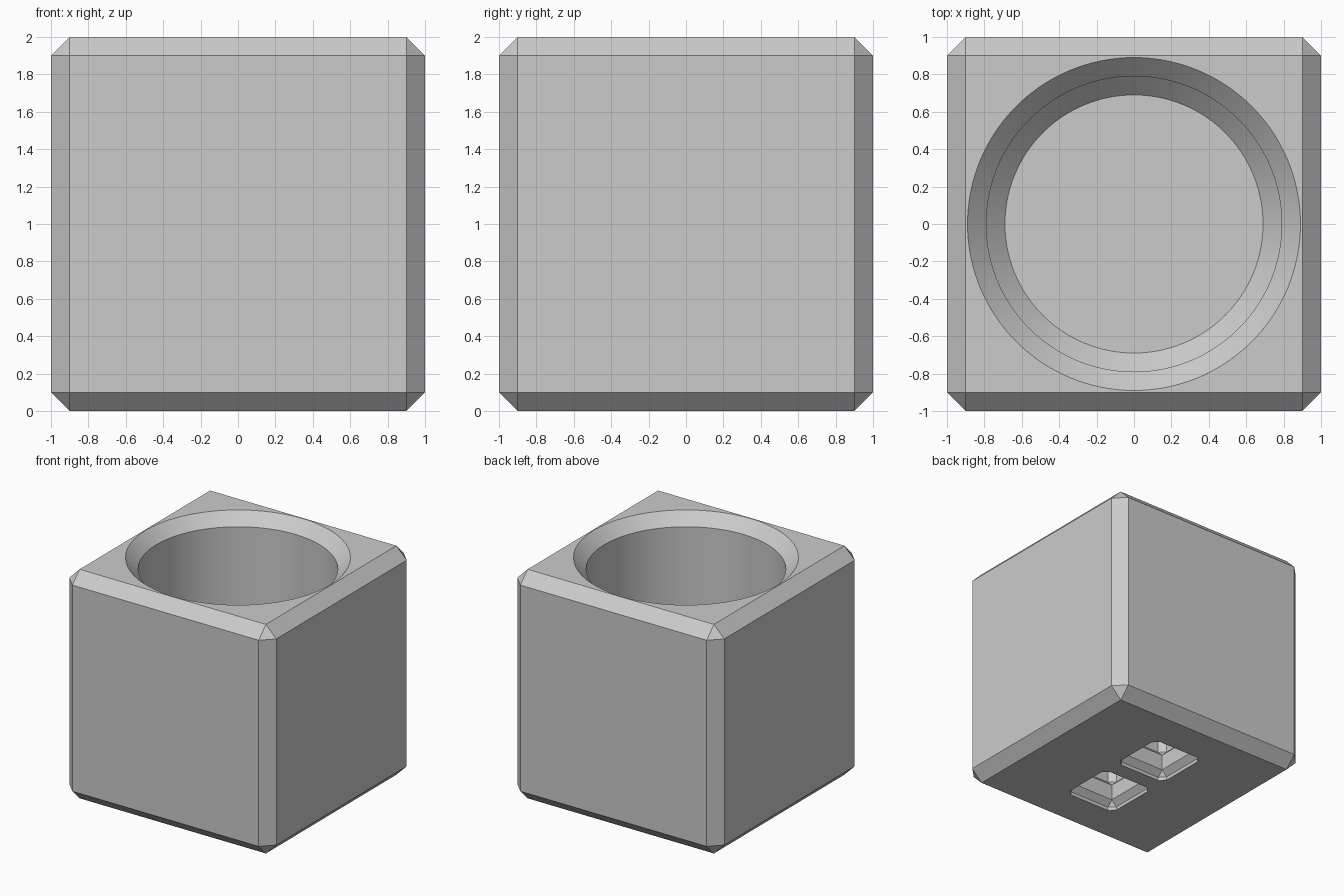
import bpy
import bmesh
from math import radians, tau
from mathutils import Matrix, Vector

cube = bpy.data.objects.get("Cube")
if cube:
    bpy.data.objects.remove(cube, do_unlink=True)

grey = bpy.data.materials.new("plain grey")
grey.use_nodes = True
colour = (0.6, 0.6, 0.6, 1)
grey.diffuse_color = colour
grey.node_tree.nodes["Principled BSDF"].inputs["Base Color"].default_value = colour


def add_object(name, bm):
    bmesh.ops.recalc_face_normals(bm, faces=bm.faces)
    mesh = bpy.data.meshes.new(name)
    bm.to_mesh(mesh)
    bm.free()
    mesh.materials.append(grey)
    obj = bpy.data.objects.new(name, mesh)
    bpy.context.collection.objects.link(obj)
    return obj


def box(name, half, y, bottom, top, chamfer=0):
    bm = bmesh.new()
    size = Matrix.Diagonal((2 * half, 2 * half, top - bottom, 1))
    place = Matrix.Translation((0, y, (bottom + top) / 2))
    bmesh.ops.create_cube(bm, size=1, matrix=place @ size)
    if chamfer:
        bmesh.ops.bevel(bm, geom=bm.edges[:], offset=chamfer, segments=1,
                        affect='EDGES')
    return add_object(name, bm)


def lathe(name, profile, steps):
    bm = bmesh.new()
    verts = [bm.verts.new((r, 0, z)) for r, z in profile]
    edges = [bm.edges.new(pair) for pair in zip(verts, verts[1:])]
    bmesh.ops.spin(bm, geom=verts + edges, cent=Vector(), axis=(0, 0, 1),
                   angle=tau, steps=steps, use_duplicate=False)
    bmesh.ops.remove_doubles(bm, verts=bm.verts, dist=0.0001)
    return add_object(name, bm)


def cut(target, cutter):
    cutter.hide_render = True
    mod = target.modifiers.new("cut", 'BOOLEAN')
    mod.operation = 'DIFFERENCE'
    mod.solver = 'EXACT'
    mod.object = cutter
    bpy.context.view_layer.objects.active = target
    bpy.ops.object.modifier_apply(modifier=mod.name)
    bpy.data.objects.remove(cutter, do_unlink=True)


# Chamfered block
body = box("block_body", 1, 0, 0, 2, 0.1)

# Round well with a flared mouth and a sloped edge around the floor
floor = 0.55
well = [(0, floor), (0.69, floor), (0.79, floor + 0.1), (0.79, 1.9),
        (0.99, 2.1), (0, 2.1)]
cut(body, lathe("well_cutter", well, 128))

# Two sockets underneath: chamfered mouth, square neck, wider chamber
for y in (-0.325, 0.325):
    cut(body, box("mouth_cutter", 0.25, y, -0.4, 0.08, 0.05))
    cut(body, box("neck_cutter", 0.2, y, 0, 0.3))
    cut(body, box("chamber_cutter", 0.25, y, 0.22, 0.45, 0.05))

# Smooth the round well while keeping every chamfer crisp
bpy.ops.object.select_all(action='DESELECT')
body.select_set(True)
bpy.context.view_layer.objects.active = body
bpy.ops.object.shade_smooth_by_angle(angle=radians(20))
